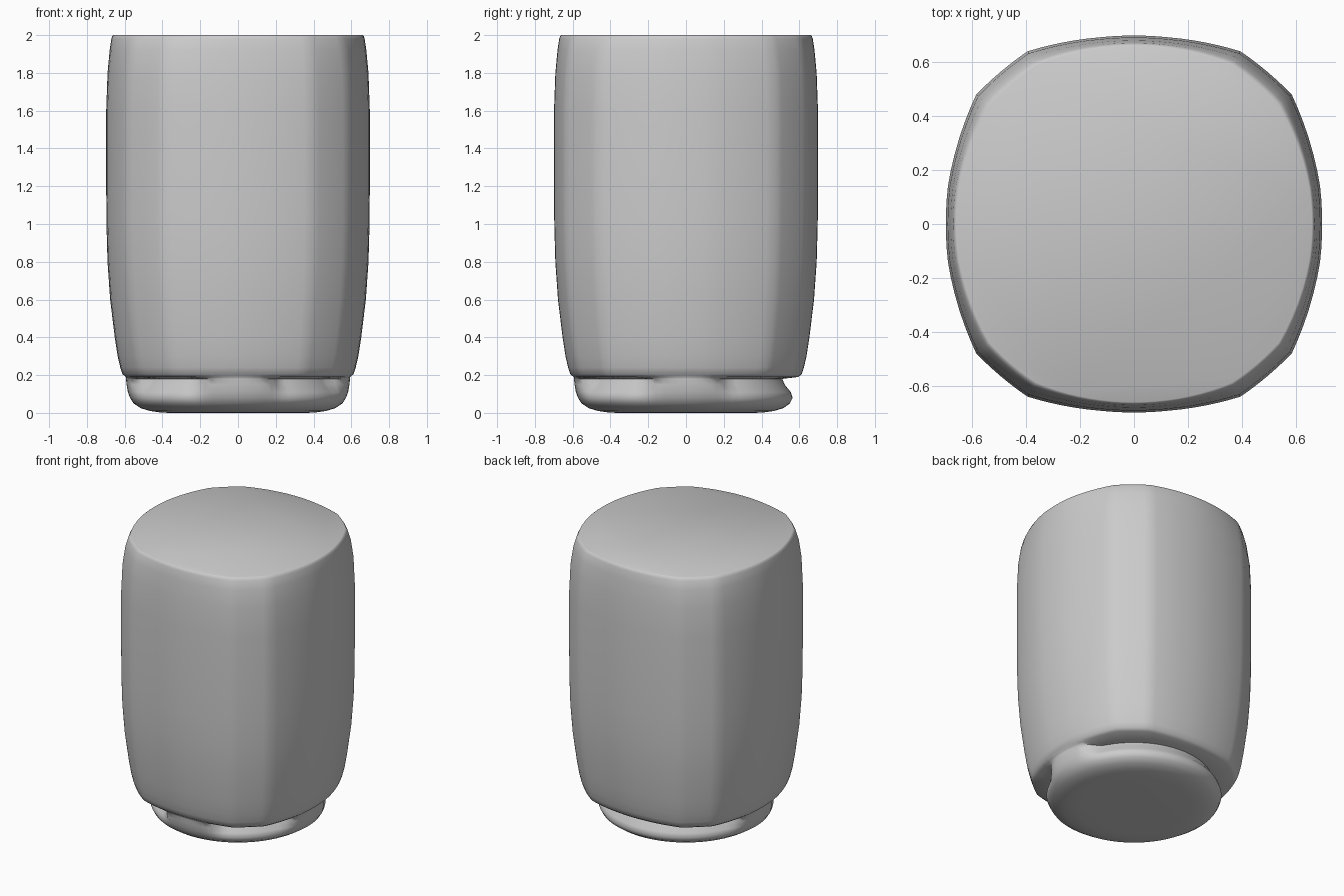
import bpy, bmesh, math
from mathutils import Vector

cube = bpy.data.objects.get("Cube")
if cube:
    bpy.data.objects.remove(cube)


def lerp(a, b, t):
    return a + (b - a) * t


def smoothstep(a, lo, hi):
    t = min(1, max(0, (a - lo) / (hi - lo)))
    return t * t * (3 - 2 * t)


# Plan outline: one quarter of the ridges, turned into a full faceted loop
quarter = [(0.69, 0.14), (0.585, 0.48), (0.395, 0.64), (0.13, 0.692)]
ridges = []
for sx, sy in ((1, 1), (-1, 1), (-1, -1), (1, -1)):
    pts = [Vector((x * sx, y * sy)) for x, y in quarter]
    ridges += pts if sx * sy > 0 else pts[::-1]

STEPS = 6
outline = []
for i, a in enumerate(ridges):
    b = ridges[(i + 1) % len(ridges)]
    for k in range(STEPS):
        t = k / STEPS
        p = a.lerp(b, t)
        # long panels bow slightly outward
        bow = 0.1 * (b - a).length ** 2 * 4 * t * (1 - t)
        outline.append(p + p.normalized() * bow)


def undercut(angle):
    """0 where foot and body merge (front, both sides), 1 elsewhere."""
    gap = min(abs(math.remainder(angle - d, math.tau))
              for d in (0, math.pi, -math.pi / 2))
    return smoothstep(gap, math.radians(14), math.radians(27))


# Body rings: height, scale, roundness
body = [(2.0, 0.95, 0.4), (1.996, 0.957, 0.35), (1.98, 0.964, 0.27),
        (1.92, 0.975, 0.12), (1.8, 0.99, 0.02), (1.6, 1, 0), (1.2, 1, 0),
        (1.0, 0.998, 0), (0.8, 0.99, 0), (0.6, 0.97, 0), (0.4, 0.935, 0),
        (0.3, 0.913, 0), (0.24, 0.893, 0), (0.205, 0.877, 0), (0.19, 0.85, 0)]
# Foot rings: height, merged radius, undercut radius
foot = [(0.18, 0.593, 0.51), (0.15, 0.59, 0.522), (0.11, 0.583, 0.555),
        (0.08, 0.572, 0.565), (0.05, 0.553, 0.55), (0.025, 0.515, 0.515),
        (0.01, 0.465, 0.465), (0.002, 0.41, 0.41), (0, 0.36, 0.36)]

bm = bmesh.new()
rings = []
for z, scale, rounding in body:
    rings.append([bm.verts.new((*(p.normalized() * lerp(p.length, 0.69, rounding) * scale), z))
                  for p in outline])
for z, merged, cut in foot:
    rings.append([bm.verts.new((*(p.normalized() * lerp(merged, cut, undercut(math.atan2(p.y, p.x)))), z))
                  for p in outline])

for upper, lower in zip(rings, rings[1:]):
    for i in range(len(outline)):
        j = (i + 1) % len(outline)
        bm.faces.new((upper[i], lower[i], lower[j], upper[j]))
bm.faces.new(rings[0])
bm.faces.new(rings[-1][::-1])
bmesh.ops.recalc_face_normals(bm, faces=bm.faces)

mesh = bpy.data.meshes.new("container_body")
bm.to_mesh(mesh)
bm.free()
container = bpy.data.objects.new("container_body", mesh)
bpy.context.collection.objects.link(container)

# Single plain grey
grey = bpy.data.materials.new("plain_grey")
grey.use_nodes = True
colour = (0.6, 0.6, 0.6, 1)
grey.diffuse_color = colour
grey.node_tree.nodes["Principled BSDF"].inputs["Base Color"].default_value = colour
mesh.materials.append(grey)

bpy.ops.object.select_all(action='DESELECT')
container.select_set(True)
bpy.context.view_layer.objects.active = container
bpy.ops.object.shade_smooth_by_angle(angle=math.radians(50))
